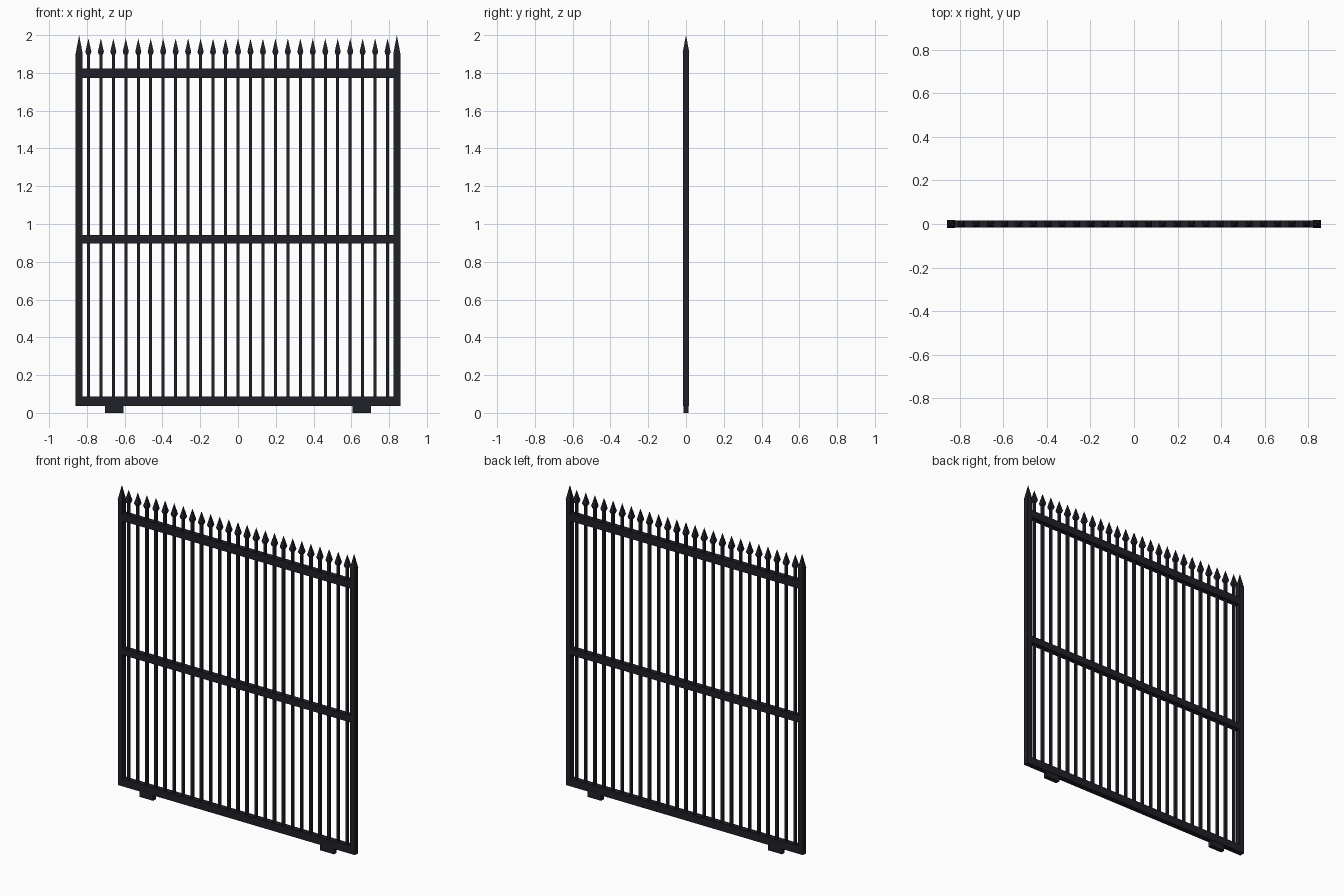
import bpy
import math

cube = bpy.data.objects.get("Cube")
if cube:
    bpy.data.objects.remove(cube, do_unlink=True)

# Dark painted iron
iron = bpy.data.materials.new("dark_iron")
iron.use_nodes = True
colour = (0.014, 0.014, 0.021, 1)
iron.diffuse_color = colour
iron.node_tree.nodes["Principled BSDF"].inputs["Base Color"].default_value = colour


def box(name, x, z0, z1, width, depth):
    bpy.ops.mesh.primitive_cube_add(size=1, location=(x, 0, (z0 + z1) / 2))
    ob = bpy.context.object
    ob.name = name
    ob.scale = (width, depth, z1 - z0)
    ob.data.materials.append(iron)
    return ob


def taper(name, x, z0, z1, width0, width1):
    """Square frustum or pyramid with its sides along x and y."""
    bpy.ops.mesh.primitive_cone_add(
        vertices=4, radius1=width0 / math.sqrt(2), radius2=width1 / math.sqrt(2),
        depth=z1 - z0, location=(x, 0, (z0 + z1) / 2), rotation=(0, 0, math.pi / 4))
    ob = bpy.context.object
    ob.name = name
    ob.data.materials.append(iron)
    return ob


# Posts with pointed caps, and feet
for side, sign in (("left", 1), ("right", -1)):
    x = sign * 0.841
    box(side + "_post", x, 0.037, 1.905, 0.036, 0.034)
    taper(side + "_post_point", x, 1.905, 2.0, 0.036, 0)
    box(side + "_foot", sign * 0.655, 0, 0.04, 0.1, 0.028)

# Horizontal rails
for name, z0, z1 in (("bottom_rail", 0.037, 0.088),
                     ("middle_rail", 0.897, 0.941),
                     ("top_rail", 1.774, 1.824)):
    box(name, 0, z0, z1, 1.66, 0.034)

# Pickets with spear heads
for i in range(25):
    x = (i - 12) * 0.066
    box(f"picket_{i + 1}", x, 0.08, 1.905, 0.016, 0.016)
    taper(f"spear_base_{i + 1}", x, 1.897, 1.912, 0.022, 0.032)
    taper(f"spear_head_{i + 1}", x, 1.912, 1.982, 0.032, 0)
